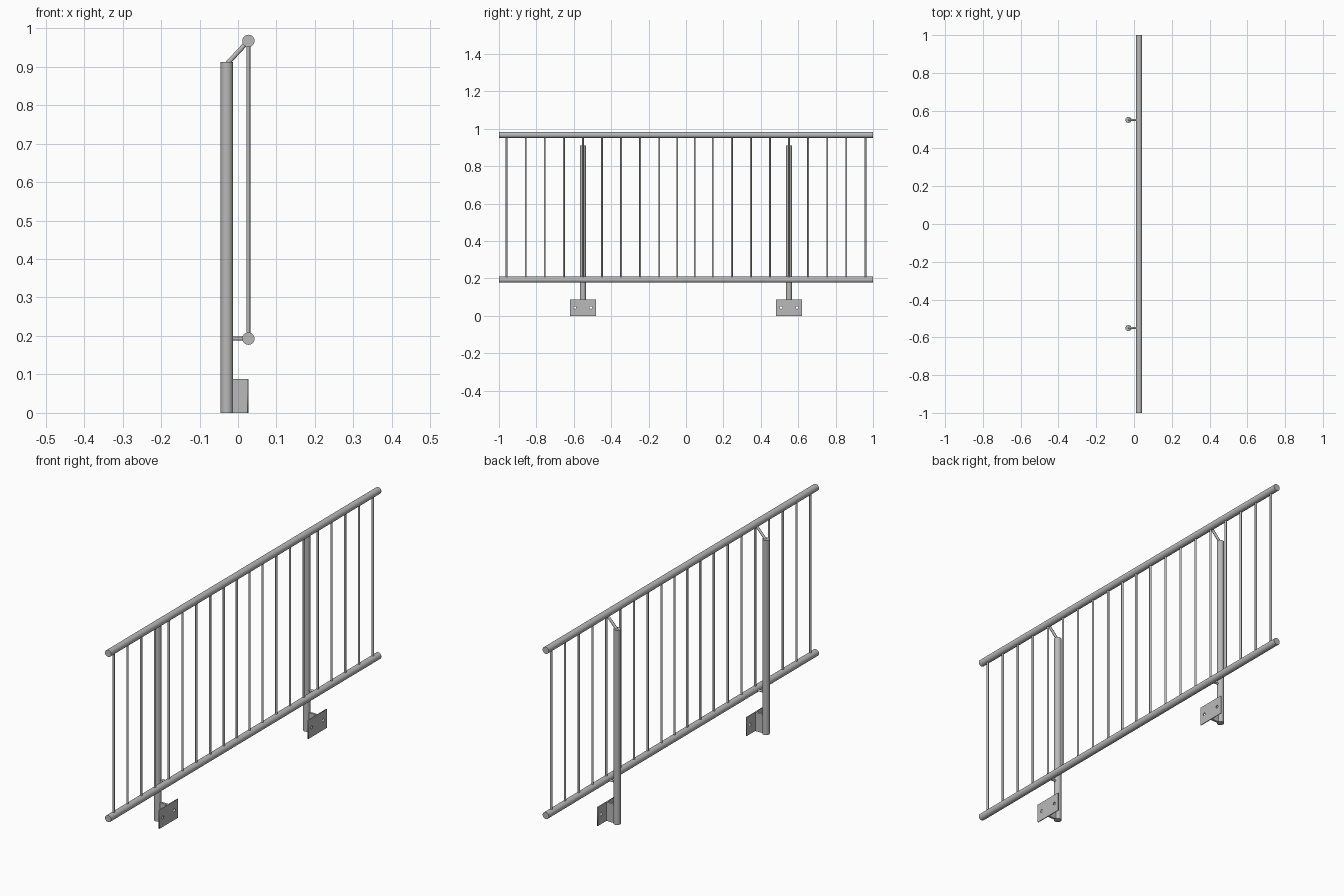
import bpy
from math import pi, radians, cos, sin
from mathutils import Vector

cube = bpy.data.objects.get("Cube")
if cube:
    bpy.data.objects.remove(cube, do_unlink=True)

STEEL = (0.49, 0.49, 0.5, 1)
steel = bpy.data.materials.new("brushed steel")
steel.use_nodes = True
steel.diffuse_color = STEEL
steel.node_tree.nodes["Principled BSDF"].inputs["Base Color"].default_value = STEEL

RAIL_X, POST_X, TUBE_R = 0.027, -0.029, 0.016
TOP_Z, LOW_Z, POST_TOP = 0.967, 0.193, 0.912
PLATE_H, PLATE_T = 0.088, 0.004
POST_Y = 0.551


def rod(name, start, end, radius, sides=24):
    """Capped round bar between two points."""
    a, b = Vector(start), Vector(end)
    bpy.ops.mesh.primitive_cylinder_add(vertices=sides, radius=radius,
                                        depth=(b - a).length, location=(a + b) / 2)
    ob = bpy.context.object
    ob.name = name
    ob.rotation_euler = (b - a).to_track_quat('Z', 'Y').to_euler()
    ob.data.materials.append(steel)
    bpy.ops.object.shade_smooth_by_angle(angle=radians(40))


def box(name, center, size):
    bpy.ops.mesh.primitive_cube_add(size=1, location=center)
    ob = bpy.context.object
    ob.name = name
    ob.scale = size
    ob.data.materials.append(steel)


def drilled_plate(name, y, width=0.138, hole_y=0.043, hole_r=0.007):
    """Flat mounting plate with two bolt holes."""
    curve = bpy.data.curves.new(name, 'CURVE')
    curve.dimensions = '2D'
    curve.fill_mode = 'BOTH'
    curve.extrude = PLATE_T / 2
    w, h = width / 2, PLATE_H / 2
    loops = [[(-w, -h), (w, -h), (w, h), (-w, h)]]
    for side in (-1, 1):
        angles = [2 * pi * i / 16 for i in range(16)]
        loops.append([(side * hole_y + hole_r * cos(t), hole_r * sin(t)) for t in angles])
    for loop in loops:
        spline = curve.splines.new('POLY')
        spline.points.add(len(loop) - 1)
        spline.use_cyclic_u = True
        for point, (u, v) in zip(spline.points, loop):
            point.co = (u, v, 0, 1)
    curve.materials.append(steel)
    ob = bpy.data.objects.new(name, curve)
    bpy.context.collection.objects.link(ob)
    ob.location = (RAIL_X - PLATE_T / 2, y, h)
    ob.rotation_euler = (pi / 2, 0, pi / 2)
    bpy.ops.object.select_all(action='DESELECT')
    ob.select_set(True)
    bpy.context.view_layer.objects.active = ob
    bpy.ops.object.convert(target='MESH')


# Handrail and lower rail
rod("handrail", (RAIL_X, -1, TOP_Z), (RAIL_X, 1, TOP_Z), TUBE_R, 32)
rod("lower_rail", (RAIL_X, -1, LOW_Z), (RAIL_X, 1, LOW_Z), TUBE_R, 32)

# Balusters, mirrored about the middle
offsets = [0.047] + [0.143 + 0.102 * i for i in range(9)]
for side, label in ((-1, "front"), (1, "back")):
    for i, offset in enumerate(offsets):
        y = side * offset
        rod(f"baluster_{label}_{i + 1}", (RAIL_X, y, LOW_Z), (RAIL_X, y, TOP_Z), 0.005, 16)

    # Post with its arms and wall bracket
    y = side * POST_Y
    rod(f"{label}_post", (POST_X, y, 0), (POST_X, y, POST_TOP), TUBE_R, 32)
    rod(f"{label}_upper_arm", (POST_X + 0.002, y, POST_TOP - 0.003),
        (RAIL_X, y, TOP_Z), 0.006, 16)
    rod(f"{label}_lower_arm", (POST_X, y, LOW_Z), (RAIL_X, y, LOW_Z), 0.005, 16)
    web_start, web_end = POST_X + TUBE_R - 0.002, RAIL_X - PLATE_T
    box(f"{label}_bracket_web", ((web_start + web_end) / 2, y, PLATE_H / 2),
        (web_end - web_start, 0.01, PLATE_H))
    drilled_plate(f"{label}_mounting_plate", y)
